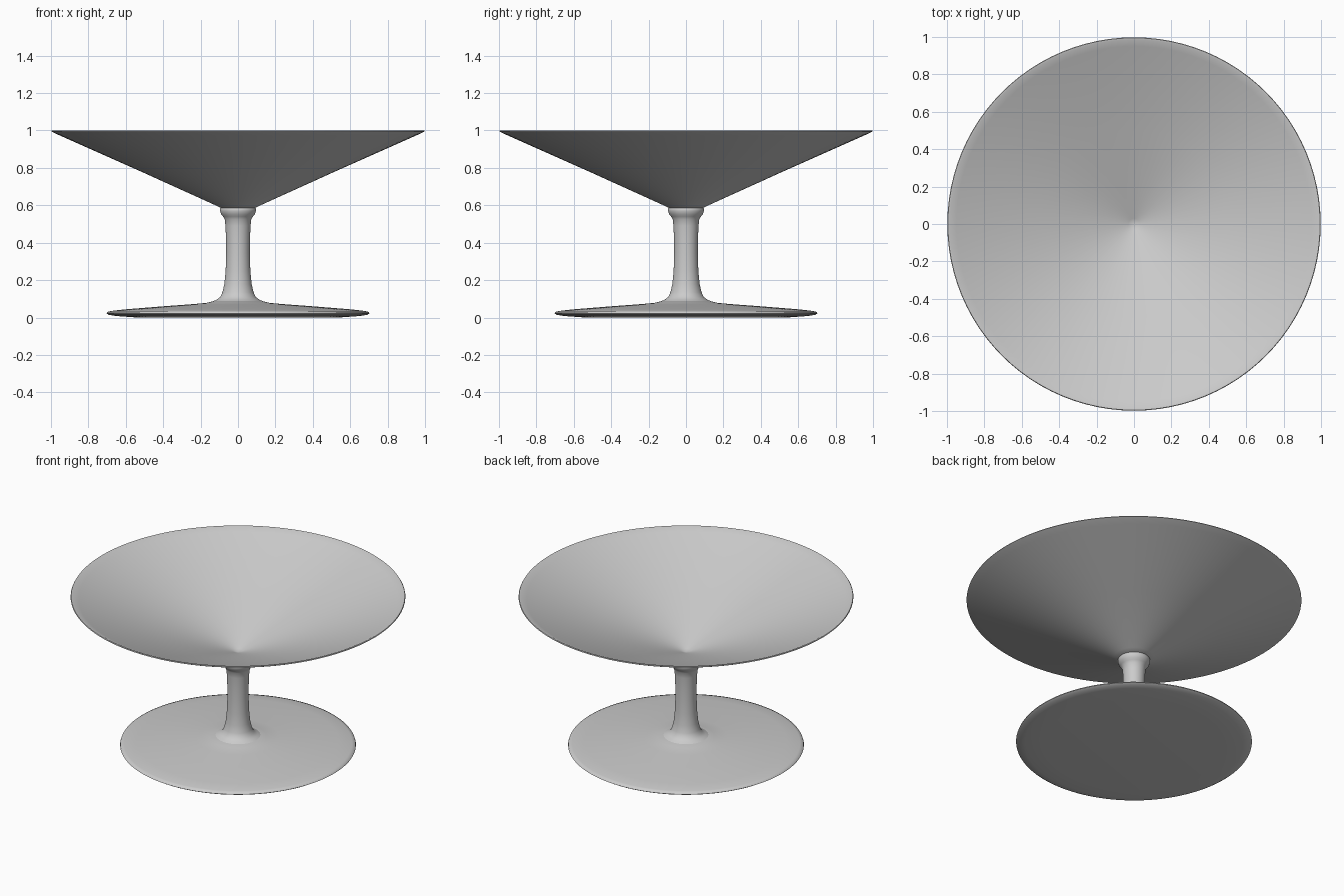
import bpy
import bmesh
import math

cube = bpy.data.objects.get("Cube")
if cube:
    bpy.data.objects.remove(cube)

grey = bpy.data.materials.new("light_grey")
grey.use_nodes = True
COLOUR = (0.6, 0.6, 0.6, 1)
grey.diffuse_color = COLOUR
grey.node_tree.nodes["Principled BSDF"].inputs["Base Color"].default_value = COLOUR


def lathe(name, profile, steps=96):
    """Spin an (radius, height) profile round the z axis."""
    bm = bmesh.new()
    verts = [bm.verts.new((r, 0, z)) for r, z in profile]
    edges = [bm.edges.new(pair) for pair in zip(verts, verts[1:])]
    bmesh.ops.spin(bm, geom=verts + edges, cent=(0, 0, 0), axis=(0, 0, 1),
                   angle=math.tau, steps=steps, use_merge=True)
    bmesh.ops.remove_doubles(bm, verts=bm.verts, dist=0.0002)
    bmesh.ops.recalc_face_normals(bm, faces=bm.faces)
    mesh = bpy.data.meshes.new(name)
    bm.to_mesh(mesh)
    bm.free()
    mesh.materials.append(grey)
    obj = bpy.data.objects.new(name, mesh)
    bpy.context.collection.objects.link(obj)
    bpy.ops.object.select_all(action="DESELECT")
    obj.select_set(True)
    bpy.context.view_layer.objects.active = obj
    bpy.ops.object.shade_smooth_by_angle(angle=math.radians(60))
    return obj


# Shallow conical bowl with a thin rounded rim
lathe("bowl", [(0, 0.58), (0.09, 0.585), (0.12, 0.6), (0.5, 0.772), (0.95, 0.972),
               (0.985, 0.988), (0.998, 0.995), (0.995, 1.0), (0.985, 0.999),
               (0.95, 0.982), (0.5, 0.815), (0.03, 0.64), (0, 0.63)])

# Slender stem with a collar, flaring into the foot
lathe("stem", [(0, 0.06), (0.15, 0.08), (0.115, 0.095), (0.095, 0.11), (0.083, 0.135),
               (0.073, 0.18), (0.066, 0.25), (0.063, 0.35), (0.064, 0.42),
               (0.067, 0.49), (0.071, 0.525), (0.08, 0.54), (0.09, 0.552),
               (0.096, 0.57), (0.096, 0.582), (0.088, 0.59), (0, 0.59)])

# Broad thin disc foot
lathe("foot", [(0, 0.0), (0.54, 0.0), (0.65, 0.008), (0.69, 0.014), (0.703, 0.022),
               (0.7, 0.029), (0.68, 0.035), (0.6, 0.044), (0.4, 0.06), (0.25, 0.071),
               (0.17, 0.078), (0.13, 0.088), (0, 0.088)])
